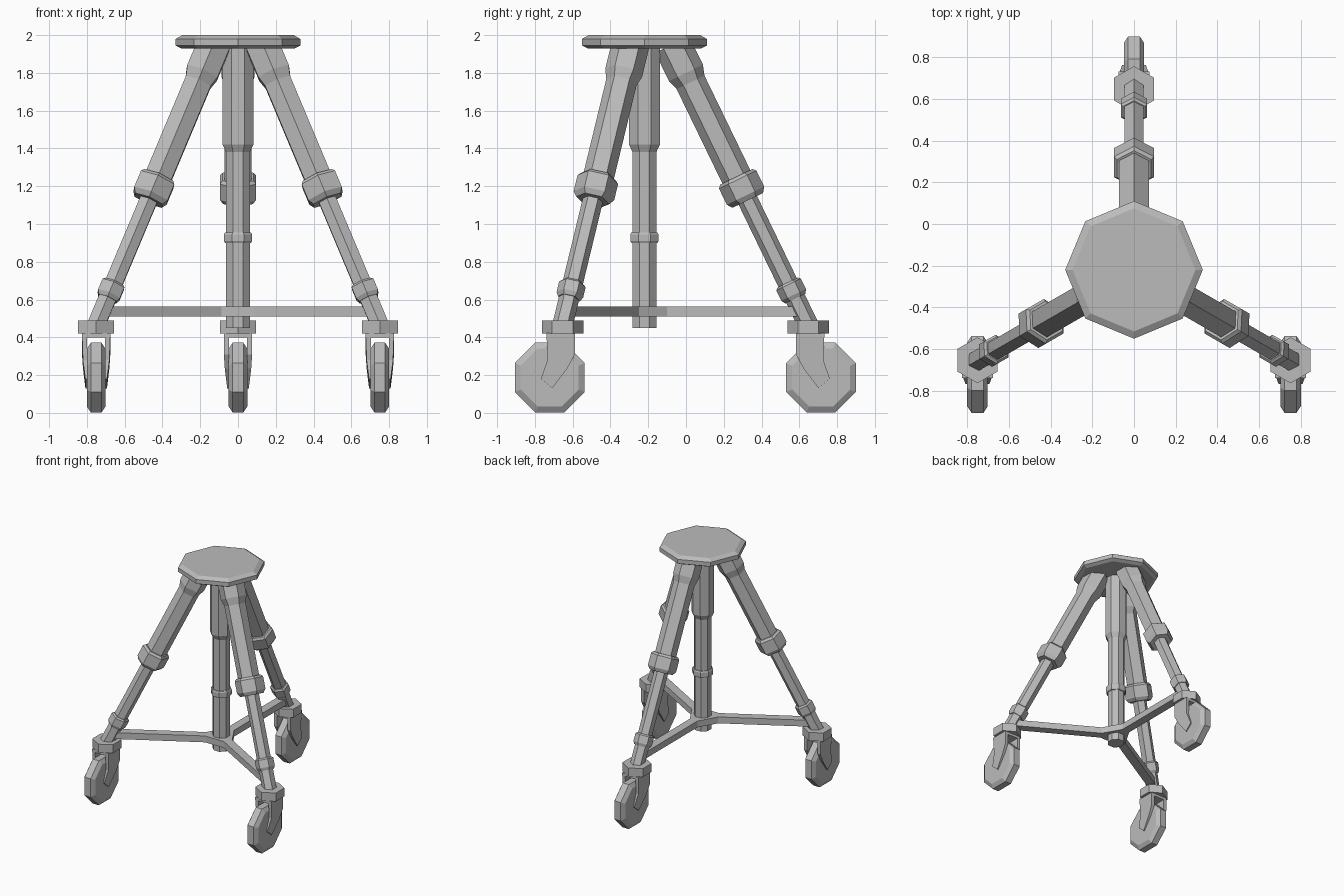
import bpy, bmesh
from math import cos, sin, pi, radians
from mathutils import Vector

cube = bpy.data.objects.get("Cube")
if cube:
    bpy.data.objects.remove(cube)

grey = bpy.data.materials.new("plain_grey")
grey.use_nodes = True
grey.diffuse_color = (0.5, 0.5, 0.5, 1)
grey.node_tree.nodes["Principled BSDF"].inputs["Base Color"].default_value = (0.5, 0.5, 0.5, 1)

HUB = Vector((0, -0.22, 0))
Z = Vector((0, 0, 1))
X = Vector((1, 0, 0))


def loft(name, rings):
    """Skin a list of equal-length rings and cap both ends."""
    bm = bmesh.new()
    rows = [[bm.verts.new(p) for p in ring] for ring in rings]
    n = len(rows[0])
    for a, b in zip(rows, rows[1:]):
        for i in range(n):
            j = (i + 1) % n
            bm.faces.new((a[i], a[j], b[j], b[i]))
    bm.faces.new(rows[0])
    bm.faces.new(rows[-1])
    bmesh.ops.recalc_face_normals(bm, faces=bm.faces)
    mesh = bpy.data.meshes.new(name)
    bm.to_mesh(mesh)
    bm.free()
    mesh.materials.append(grey)
    obj = bpy.data.objects.new(name, mesh)
    bpy.context.collection.objects.link(obj)
    return obj


def lathe(name, profile, sides, origin, axis, ref, flat=False):
    """Turn (distance, radius) pairs about an axis; first corner lies on ref."""
    axis = axis.normalized()
    ref = ref.normalized()
    side = axis.cross(ref)
    shift = 0.5 if flat else 0
    rings = []
    for t, r in profile:
        angles = [2 * pi * (i + shift) / sides for i in range(sides)]
        rings.append([origin + axis * t + (ref * cos(a) + side * sin(a)) * r for a in angles])
    return loft(name, rings)


def slab(name, outline, low, high):
    return loft(name, [[p + Z * h for p in outline] for h in (low, high)])


# Top plate
lathe("top_plate", [(1.93, 0.30), (1.945, 0.33), (1.98, 0.33), (2.0, 0.295)], 8, HUB, Z, X)

# Centre column with its clamp ring
lathe("centre_column", [(0.45, 0.068), (1.38, 0.068), (1.42, 0.088), (1.95, 0.088)],
      8, HUB, Z, X, flat=True)
lathe("column_ring", [(0.90, 0.075), (0.91, 0.081), (0.945, 0.081), (0.955, 0.075)],
      8, HUB, Z, X, flat=True)

SLOPE = 0.485
hub_outline = []


def build_leg(label, degrees, facing):
    a = radians(degrees)
    out = Vector((cos(a), sin(a), 0))
    across = Vector((-sin(a), cos(a), 0))

    # Telescopic leg, measured by height along its sloping axis
    axis = Vector((out.x * SLOPE, out.y * SLOPE, -1))
    length = axis.length
    ref = (out + Z * SLOPE).normalized()
    start = HUB + out * 0.147 + Z * 1.95

    def section(part, heights):
        lathe(label + part, [((1.95 - h) * length, r) for h, r in heights], 6, start, axis, ref)

    section("_upper_leg", [(1.95, 0.10), (1.80, 0.10), (1.75, 0.082), (1.17, 0.082)])
    section("_leg_collar", [(1.25, 0.095), (1.235, 0.11), (1.15, 0.11), (1.125, 0.09)])
    section("_lower_leg", [(1.18, 0.054), (0.46, 0.054)])
    section("_ankle_collar", [(0.69, 0.06), (0.68, 0.072), (0.625, 0.072), (0.605, 0.06)])

    # Horizontal brace
    near = [HUB + out * 0.12 + across * w for w in (-0.035, 0.035)]
    far = [HUB + out * 0.82 + across * w for w in (0.035, -0.035)]
    slab(label + "_brace", near + far, 0.51, 0.563)
    hub_outline.extend(near)

    # Caster mount
    mount = HUB + out * 0.867
    lathe(label + "_caster_mount", [(0.42, 0.11), (0.49, 0.11)], 6, mount, Z, Vector((0, 1, 0)))

    # Swept fork: bridge and two tapering arms (reach, height, outer half width)
    def point(x, reach, height):
        return mount + Vector((x, facing * reach, height))

    bridge = [point(x, d, 0) for x, d in
              ((-0.075, -0.065), (0.075, -0.065), (0.075, 0.085), (-0.075, 0.085))]
    slab(label + "_fork_bridge", bridge, 0.398, 0.422)
    arm = [(-0.065, 0.42, 0.075), (-0.065, 0.31, 0.075), (-0.025, 0.235, 0.07),
           (0.055, 0.13, 0.057), (0.115, 0.18, 0.057), (0.08, 0.28, 0.07),
           (0.085, 0.42, 0.075)]
    for side_name, s in (("left", 1), ("right", -1)):
        loft(label + "_fork_arm_" + side_name,
             [[point(s * 0.048, d, h) for d, h, w in arm],
              [point(s * w, d, h) for d, h, w in arm]])

    # Wheel with bevelled rim
    lathe(label + "_wheel", [(-0.049, 0.166), (-0.028, 0.2), (0.028, 0.2), (0.049, 0.166)],
          8, point(0, 0.068, 0.187), X, Z, flat=True)


build_leg("left", -30, -1)
build_leg("back", 90, 1)
build_leg("right", 210, -1)

# Brace hub joining the three arms
slab("brace_hub", hub_outline, 0.51, 0.563)
